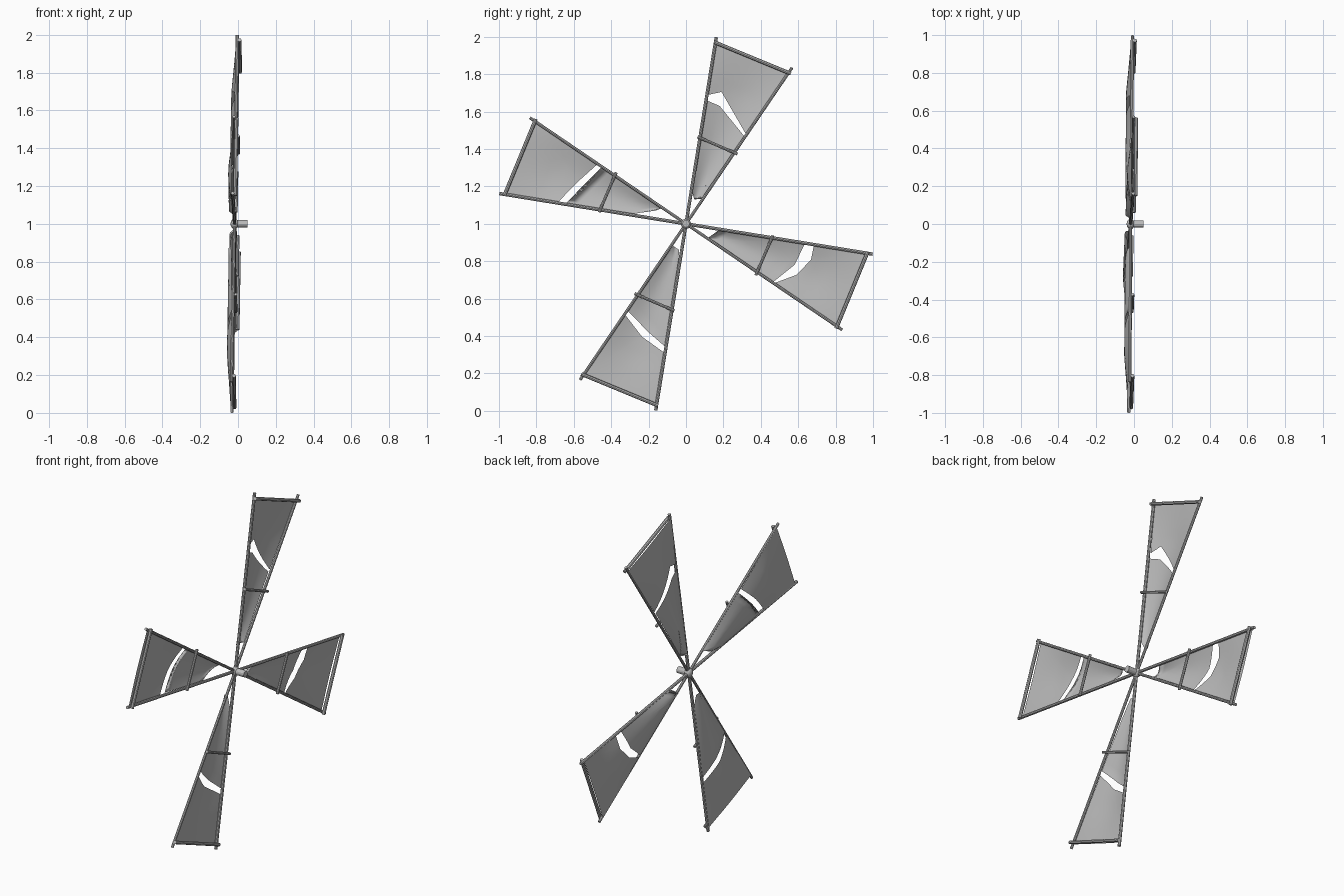
import bpy, bmesh, math
from mathutils import Vector

cube = bpy.data.objects.get("Cube")
if cube:
    bpy.data.objects.remove(cube)

grey = bpy.data.materials.new("weathered_grey")
grey.use_nodes = True
colour = (0.5, 0.5, 0.5, 1)
grey.diffuse_color = colour
grey.node_tree.nodes["Principled BSDF"].inputs["Base Color"].default_value = colour


def place(p, turn, depth=0.0):
    """Sail-plane point, given in quarter turns, on the slightly tilted rotor."""
    y, z = p
    for _ in range(turn):
        y, z = -z, y
    return Vector((-0.018 + 0.012 * (y + z) + depth, y, z + 1))


def finish(name, bm, smooth=False):
    mesh = bpy.data.meshes.new(name)
    bm.to_mesh(mesh)
    bm.free()
    mesh.materials.append(grey)
    for poly in mesh.polygons:
        poly.use_smooth = smooth
    obj = bpy.data.objects.new(name, mesh)
    bpy.context.collection.objects.link(obj)
    return obj


def rod(name, a, b, radius, sides=8):
    bm = bmesh.new()
    bmesh.ops.create_cone(bm, cap_ends=True, segments=sides, radius1=radius,
                          radius2=radius, depth=(b - a).length)
    turn = (b - a).to_track_quat('Z', 'Y').to_matrix()
    bmesh.ops.rotate(bm, matrix=turn, verts=bm.verts)
    bmesh.ops.translate(bm, vec=(a + b) / 2, verts=bm.verts)
    return finish(name, bm)


ANGLE_A, ANGLE_B = math.atan2(0.16, 0.99), math.atan2(0.565, 0.832)


def billow(p):
    """Cloth bulges backwards between the two spars."""
    u = (math.atan2(p[0], p[1]) - ANGLE_A) / (ANGLE_B - ANGLE_A)
    u = min(1, max(0, u))
    fade = min(1, max(0, (1.0 - math.hypot(*p)) * 4))
    return -0.007 - 0.022 * math.sin(math.pi * u) * fade


def cloth(name, outline, turn):
    bm = bmesh.new()
    bm.faces.new([bm.verts.new((0, y, z)) for y, z in outline])
    bmesh.ops.triangulate(bm, faces=bm.faces[:])
    bmesh.ops.subdivide_edges(bm, edges=bm.edges[:], cuts=7, use_grid_fill=True)
    for v in bm.verts:
        p = (v.co.y, v.co.z)
        v.co = place(p, turn, billow(p))
    bmesh.ops.recalc_face_normals(bm, faces=bm.faces[:])
    finish(name, bm, True)


# Torn edges per sail: outer panel, inner panel, and ragged root
tears = [
    ([(.32, .48), (.19, .705), (.12, .69)],
     [(.11, .66), (.18, .63), (.31, .47)],
     [(.09, .135), (.085, .17), (.13, .31), (.045, .13), (.03, .18)]),
    ([(.317, .475), (.225, .578), (.115, .685)],
     [(.112, .64), (.18, .55), (.305, .45)],
     [(.085, .123), (.07, .166), (.059, .246), (.048, .3)]),
    ([(.325, .487), (.235, .604), (.115, .69)],
     [(.11, .658), (.2, .58), (.312, .465)],
     [(.07, .118), (.037, .139), (.035, .22)]),
    ([(.317, .472), (.273, .59), (.193, .668), (.115, .684)],
     [(.108, .635), (.22, .58), (.312, .465)],
     [(.08, .112), (.1, .364), (.059, .155), (.03, .18)]),
]

for k, (outer, inner, root) in enumerate(tears):
    n = k + 1
    # Spars radiating from the hub
    rod(f"long_spar_{n}", place((0, 0), k), place((.162, .998), k), 0.009)
    rod(f"side_spar_{n}", place((0, 0), k), place((.567, .835), k), 0.008)
    # Cross bars on the windward face
    rod(f"outer_bar_{n}", place((.15, .972), k, 0.013),
        place((.56, .803), k, 0.013), 0.010)
    rod(f"middle_bar_{n}", place((.062, .465), k, 0.013),
        place((.275, .373), k, 0.013), 0.008)
    # Torn canvas
    cloth(f"outer_canvas_{n}", [(.157, .975), (.55, .812)] + outer, k)
    cloth(f"inner_canvas_{n}", inner + root, k)

# Hub and axle
rod("axle", Vector((-.03, 0, 1)), Vector((.05, 0, 1)), 0.019, 12)
bm = bmesh.new()
bmesh.ops.create_uvsphere(bm, u_segments=12, v_segments=8, radius=0.027)
bmesh.ops.scale(bm, vec=(.8, 1, 1), verts=bm.verts)
bmesh.ops.translate(bm, vec=(-.018, 0, 1), verts=bm.verts)
finish("hub", bm, True)
